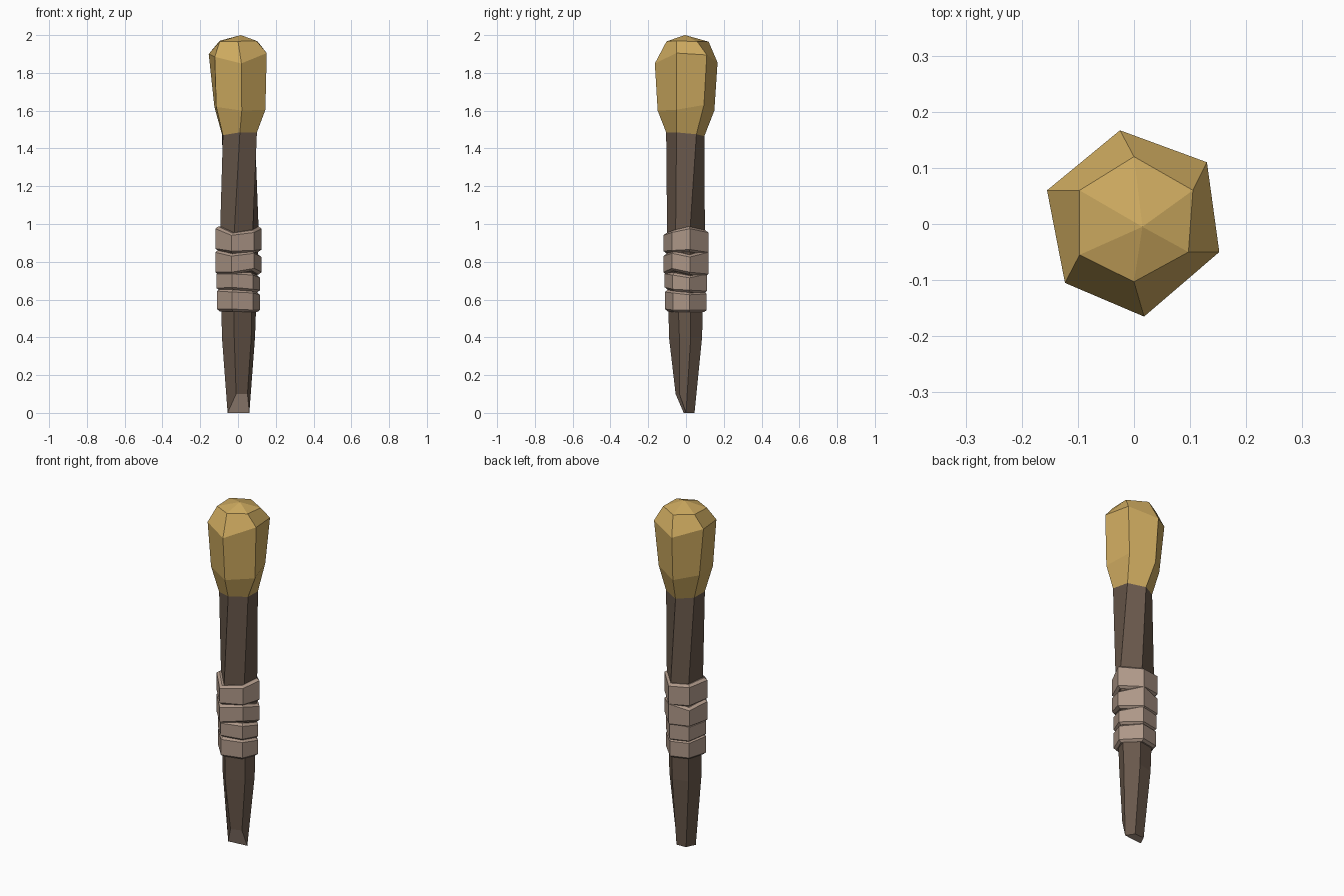
import bpy, bmesh

if "Cube" in bpy.data.objects:
    bpy.data.objects.remove(bpy.data.objects["Cube"])


def material(name, r, g, b):
    m = bpy.data.materials.new(name)
    m.diffuse_color = (r, g, b, 1)
    m.use_nodes = True
    m.node_tree.nodes["Principled BSDF"].inputs["Base Color"].default_value = m.diffuse_color
    return m


WOOD = material("dark wood", 0.14, 0.097, 0.07)
CLOTH = material("pale wrap", 0.42, 0.31, 0.245)
GOLD = material("golden head", 0.61, 0.40, 0.115)


def loft(name, rings, mats, apex=None, end_faces=()):
    """Skin six-sided rings; optional apex over the last ring, end faces on the first (material 1)."""
    bm = bmesh.new()
    vs = [[bm.verts.new(p) for p in ring] for ring in rings]
    for a, b in zip(vs, vs[1:]):
        for i in range(6):
            j = (i + 1) % 6
            bm.faces.new((a[i], a[j], b[j], b[i]))
    if apex:
        tip = bm.verts.new(apex)
        for i in range(6):
            bm.faces.new((vs[-1][i], vs[-1][(i + 1) % 6], tip))
    else:
        bm.faces.new(vs[-1])
    if end_faces:
        for idx in end_faces:
            bm.faces.new([vs[0][i] for i in idx]).material_index = 1
    else:
        bm.faces.new(vs[0][::-1])
    bmesh.ops.recalc_face_normals(bm, faces=bm.faces)
    me = bpy.data.meshes.new(name)
    bm.to_mesh(me)
    bm.free()
    for m in mats:
        me.materials.append(m)
    ob = bpy.data.objects.new(name, me)
    bpy.context.collection.objects.link(ob)
    return ob


def ring(points, heights, scale=1.0):
    return [(x * scale, y * scale, z) for (x, y), z in zip(points, heights)]


# Twisted six-sided shaft with a slanted, cut lower end
collar = ring([(.09, .055), (0, .097), (-.085, .045), (-.08, -.06), (.01, -.105), (.1, -.05)],
              [1.475, 1.465, 1.475, 1.47, 1.485, 1.485])
foot = [(.06, 0, 0), (.03, .045, 0), (-.03, .042, 0),
        (-.055, -.012, 0), (-.01, -.055, .1), (.05, -.035, .1)]
low = ring([(.09, .025), (.03, .085), (-.06, .062), (-.085, -.02), (-.02, -.09), (.07, -.035)], [.4] * 6)
grip = ring([(.11, .02), (.03, .1), (-.07, .078), (-.095, -.02), (-.02, -.1), (.078, -.055)], [.95] * 6)
loft("shaft", [foot, low, grip, collar], [WOOD, CLOTH], end_faces=((3, 4, 5, 0), (0, 1, 2, 3)))

# Faceted bulb head
lower = ring([(.11, .095), (-.02, .15), (-.125, .055), (-.115, -.085), (.02, -.15), (.145, -.05)],
             [1.63, 1.6, 1.62, 1.62, 1.6, 1.605])
wide = ring([(.13, .11), (-.025, .167), (-.155, .06), (-.123, -.105), (.018, -.165), (.152, -.05)],
            [1.895, 1.855, 1.9, 1.885, 1.85, 1.905])
crown = ring([(.105, .06), (0, .12), (-.097, .06), (-.097, -.055), (0, -.103), (.097, -.05)],
             [1.965, 1.965, 1.97, 1.965, 1.967, 1.97])
loft("head", [collar, lower, wide, crown], [GOLD], apex=(.015, -.005, 2))

# Four uneven wrapped bands: scale, upper heights, lower heights
band = [(.125, .02), (.03, .118), (-.085, .09), (-.12, -.025), (-.035, -.12), (.085, -.075)]
wraps = [
    (1.0, (.975, .955, .965, .975, .94, .955), (.865, .85, .86, .87, .857, .86)),
    (1.0, (.825, .85, .83, .85, .83, .845), (.745, .735, .74, .745, .745, .765)),
    (.94, (.715, .735, .73, .735, .735, .73), (.65, .645, .65, .66, .665, .655)),
    (.93, (.625, .63, .635, .645, .64, .635), (.545, .545, .55, .55, .55, .545)),
]
for n, (s, top, bottom) in enumerate(wraps, 1):
    loft(f"wrap_band_{n}", [
        ring(band, [z - .012 for z in bottom], s * .87),
        ring(band, bottom, s),
        ring(band, top, s),
        ring(band, [z + .012 for z in top], s * .87)], [CLOTH])
